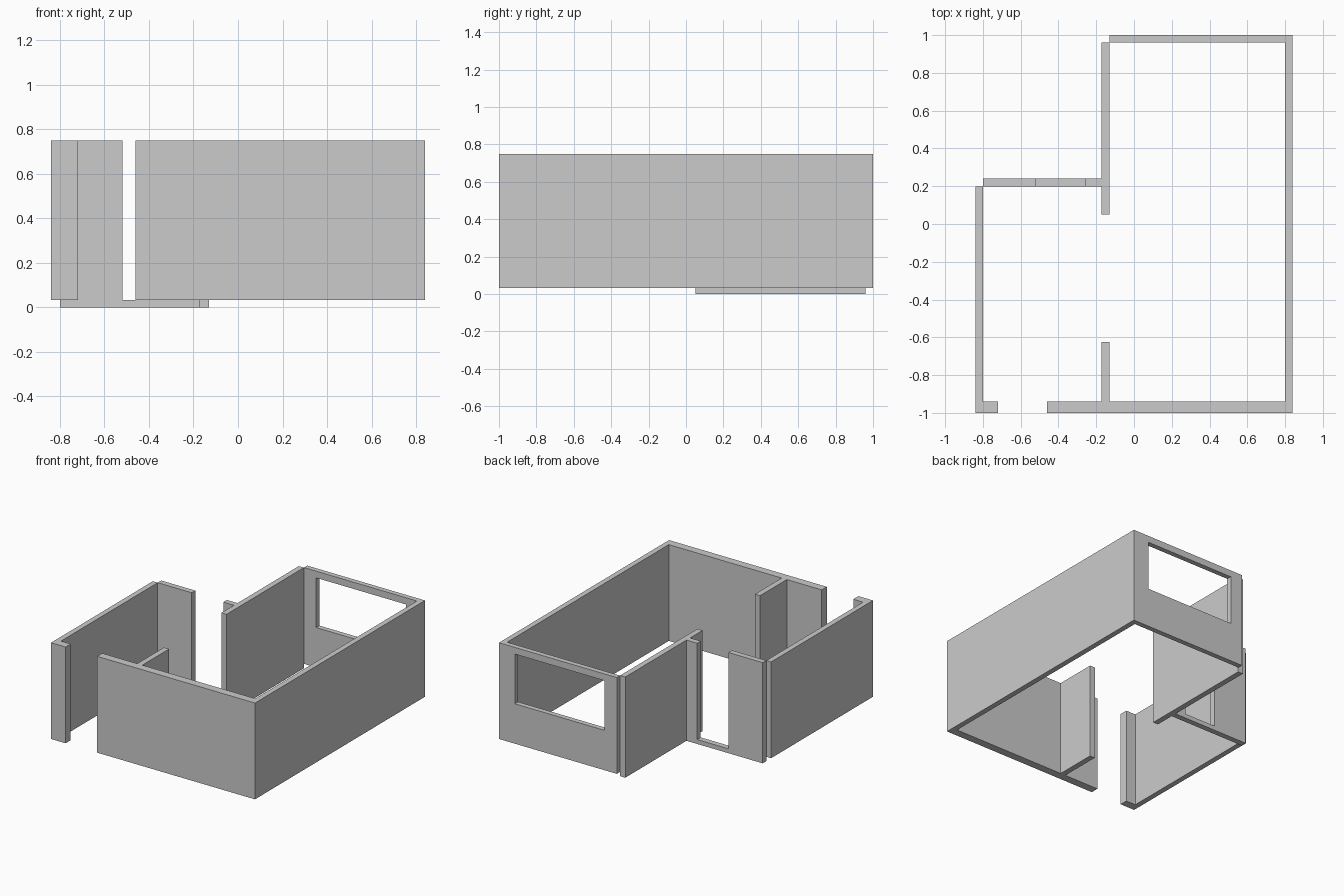
import bpy, bmesh
from mathutils import Vector

if "Cube" in bpy.data.objects:
    bpy.data.objects.remove(bpy.data.objects["Cube"])

BASE, TOP = 0.033, 0.75


def extrude(name, points, depth):
    """Solid made by sweeping a flat outline along a straight vector."""
    bm = bmesh.new()
    face = bm.faces.new([bm.verts.new(p) for p in points])
    new = bmesh.ops.extrude_face_region(bm, geom=[face])["geom"]
    verts = [g for g in new if isinstance(g, bmesh.types.BMVert)]
    bmesh.ops.translate(bm, verts=verts, vec=Vector(depth))
    bmesh.ops.recalc_face_normals(bm, faces=bm.faces)
    mesh = bpy.data.meshes.new(name)
    bm.to_mesh(mesh)
    bm.free()
    obj = bpy.data.objects.new(name, mesh)
    bpy.context.collection.objects.link(obj)
    return obj


def plan(name, outline, z0=BASE):
    return extrude(name, [(x, y, z0) for x, y in outline], (0, 0, TOP - z0))


def elevation(name, outline, y0, y1):
    return extrude(name, [(x, y0, z) for x, z in outline], (0, y1 - y0, 0))


def rect(a0, a1, b0, b1):
    return [(a0, b0), (a1, b0), (a1, b1), (a0, b1)]


# Main room: front, right and back walls with the front partition stub
main = plan("main_room_walls", [
    (-0.46, -1), (0.84, -1), (0.84, 1), (-0.13, 1), (-0.13, 0.962),
    (0.80, 0.962), (0.80, -0.94), (-0.13, -0.94), (-0.13, -0.625),
    (-0.172, -0.625), (-0.172, -0.94), (-0.46, -0.94)])

# Window opening in the back wall
cutter = elevation("window_cutter", rect(-0.03, 0.71, 0.33, 0.70), 0.9, 1.1)
cutter.hide_render = True
cutter.hide_set(True)
cut = main.modifiers.new("window", "BOOLEAN")
cut.operation = "DIFFERENCE"
cut.solver = "EXACT"
cut.object = cutter

# Left wall with its short return beside the front entrance
plan("left_wall", [
    (-0.84, -1), (-0.72, -1), (-0.72, -0.94), (-0.80, -0.94),
    (-0.80, 0.198), (-0.84, 0.198)])

# Inner partition, reaching down to the ground
plan("partition_wall", rect(-0.172, -0.13, 0.05, 0.96), 0)

# Rear wall of the side room: open-topped doorway with a low sill
elevation("rear_door_wall", [
    (-0.80, 0), (-0.172, 0), (-0.172, TOP), (-0.26, TOP), (-0.26, BASE),
    (-0.52, BASE), (-0.52, TOP), (-0.80, TOP)], 0.198, 0.24)
